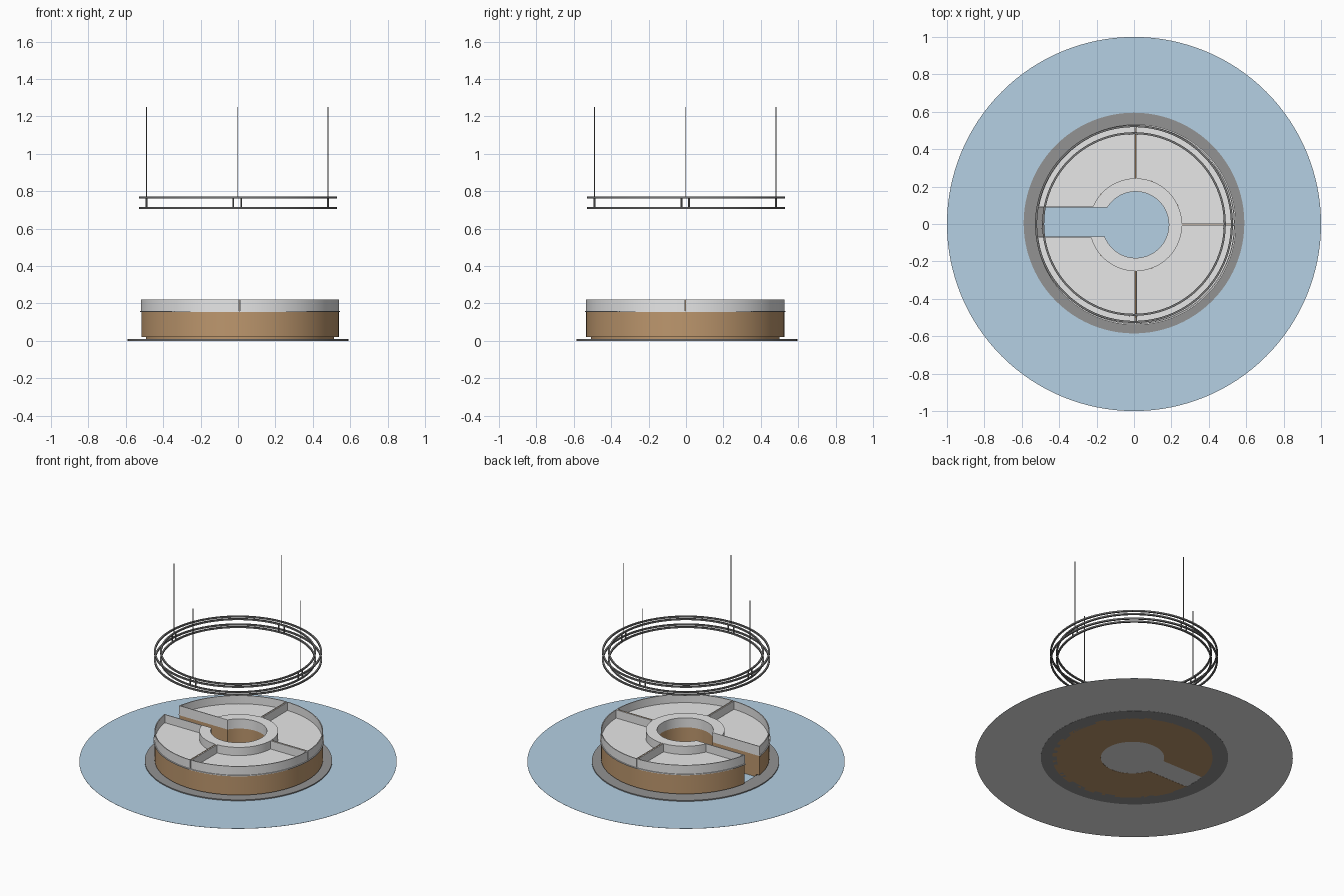
import bpy, bmesh
from math import pi, sin, cos, asin

if "Cube" in bpy.data.objects:
    bpy.data.objects.remove(bpy.data.objects["Cube"])


def material(name, rgb):
    m = bpy.data.materials.new(name)
    m.diffuse_color = (*rgb, 1)
    m.use_nodes = True
    m.node_tree.nodes["Principled BSDF"].inputs["Base Color"].default_value = m.diffuse_color
    return m


BLUE = material("pale_blue", (0.46, 0.63, 0.77))
LIGHT = material("light_grey", (0.80, 0.80, 0.80))
WOOD = material("wood_brown", (0.51, 0.31, 0.155))
MID = material("mid_grey", (0.29, 0.29, 0.29))
DARK = material("dark_grey", (0.19, 0.19, 0.19))


def finish(name, bm, mat):
    bmesh.ops.recalc_face_normals(bm, faces=bm.faces[:])
    me = bpy.data.meshes.new(name)
    bm.to_mesh(me)
    bm.free()
    me.materials.append(mat)
    ob = bpy.data.objects.new(name, me)
    bpy.context.collection.objects.link(ob)
    bpy.ops.object.select_all(action='DESELECT')
    ob.select_set(True)
    bpy.context.view_layer.objects.active = ob
    bpy.ops.object.shade_smooth_by_angle()
    return ob


def sector(name, r0, r1, z0, z1, mat, centre=(0, 0), a0=-pi, h0=0, a1=pi, h1=0, n=96, closed=False):
    """Ring piece between two angles; h0/h1 set its straight ends back in parallel."""
    bm = bmesh.new()
    rows = []
    for i in range(n if closed else n + 1):
        row = []
        for r, z in ((r0, z0), (r1, z0), (r1, z1), (r0, z1)):
            s, e = a0 + asin(h0 / r), a1 - asin(h1 / r)
            a = s + (e - s) * i / n
            row.append(bm.verts.new((centre[0] + r * cos(a), centre[1] + r * sin(a), z)))
        rows.append(row)
    for i in range(n):
        p, q = rows[i], rows[(i + 1) % len(rows)]
        for k in range(4):
            j = (k + 1) % 4
            bm.faces.new((p[k], p[j], q[j], q[k]))
    if not closed:
        bm.faces.new(rows[0])
        bm.faces.new(rows[-1][::-1])
    return finish(name, bm, mat)


def rod(name, x, y, r, z0, z1, mat, sides=10):
    bm = bmesh.new()
    bmesh.ops.create_cone(bm, cap_ends=True, segments=sides, radius1=r, radius2=r, depth=z1 - z0)
    bmesh.ops.translate(bm, verts=bm.verts[:], vec=(x, y, (z0 + z1) / 2))
    return finish(name, bm, mat)


# Floor disc: blue on top, grey underneath
disc = rod("floor_disc", 0, 0, 1.0, 0.001, 0.002, BLUE, 128)
disc.data.materials.append(LIGHT)
for f in disc.data.polygons:
    f.material_index = 1 if f.normal.z < -0.5 else 0
sector("floor_ring", 0.49, 0.59, 0, 0.009, MID, (0, 0.005), closed=True)

# C-shaped counter with an entrance on the left
C = (0.009, -0.004)
LOW, HIGH = 0.063, 0.092          # entrance edges below and above the centre line
slot = dict(centre=C, a0=-pi, h0=LOW, a1=pi, h1=HIGH)
sector("counter_plinth", 0.20, 0.505, 0, 0.02, WOOD, **slot)
sector("counter_body", 0.177, 0.530, 0.02, 0.153, WOOD, **slot)
sector("counter_trim", 0.500, 0.537, 0.153, 0.159, LIGHT, **slot)
sector("inner_worktop", 0.177, 0.248, 0.153, 0.22, LIGHT, **slot)

# Four open display trays separated by narrow gaps, with a wood strip in each gap
G, T = 0.0025, 0.005
ends = [(-pi, LOW), (-pi / 2, G), (0, G), (pi / 2, G), (pi, HIGH)]
for i in range(4):
    a, h = ends[i]
    b, k = ends[i + 1]
    sector(f"tray_floor_{i}", 0.248, 0.53, 0.153, 0.163, LIGHT, C, a, h, b, k, 32)
    sector(f"tray_outer_wall_{i}", 0.525, 0.531, 0.159, 0.22, LIGHT, C, a, h, b, k, 32)
    sector(f"tray_start_wall_{i}", 0.248, 0.525, 0.163, 0.22, LIGHT, C, a, h, a, -(h + T), 1)
    sector(f"tray_end_wall_{i}", 0.248, 0.525, 0.163, 0.22, LIGHT, C, b, -(k + T), b, k, 1)
    if i < 3:
        sector(f"gap_strip_{i}", 0.248, 0.52, 0.153, 0.2195, WOOD, C, b, -G, b, -G + 2 * G - G, 1)

# Hanging double ring, upper and lower
for tag, z in (("lower", 0.706), ("upper", 0.761)):
    sector(f"{tag}_outer_ring", 0.518, 0.529, z, z + 0.01, DARK, closed=True)
    sector(f"{tag}_inner_ring", 0.480, 0.491, z, z + 0.01, DARK, closed=True)

# Cables and ring brackets at the four quarter points
for i in range(4):
    a = i * pi / 2
    rod(f"cable_{i}", -0.004 + 0.485 * cos(a), -0.004 + 0.485 * sin(a), 0.0025, 0.765, 1.25, DARK, 8)
    for s in (-1, 1):
        x = 0.485 * cos(a) - s * 0.021 * sin(a) - 0.004
        y = 0.485 * sin(a) + s * 0.021 * cos(a) - 0.004
        rod(f"bracket_post_{i}_{s}", x, y, 0.005, 0.712, 0.763, DARK)
